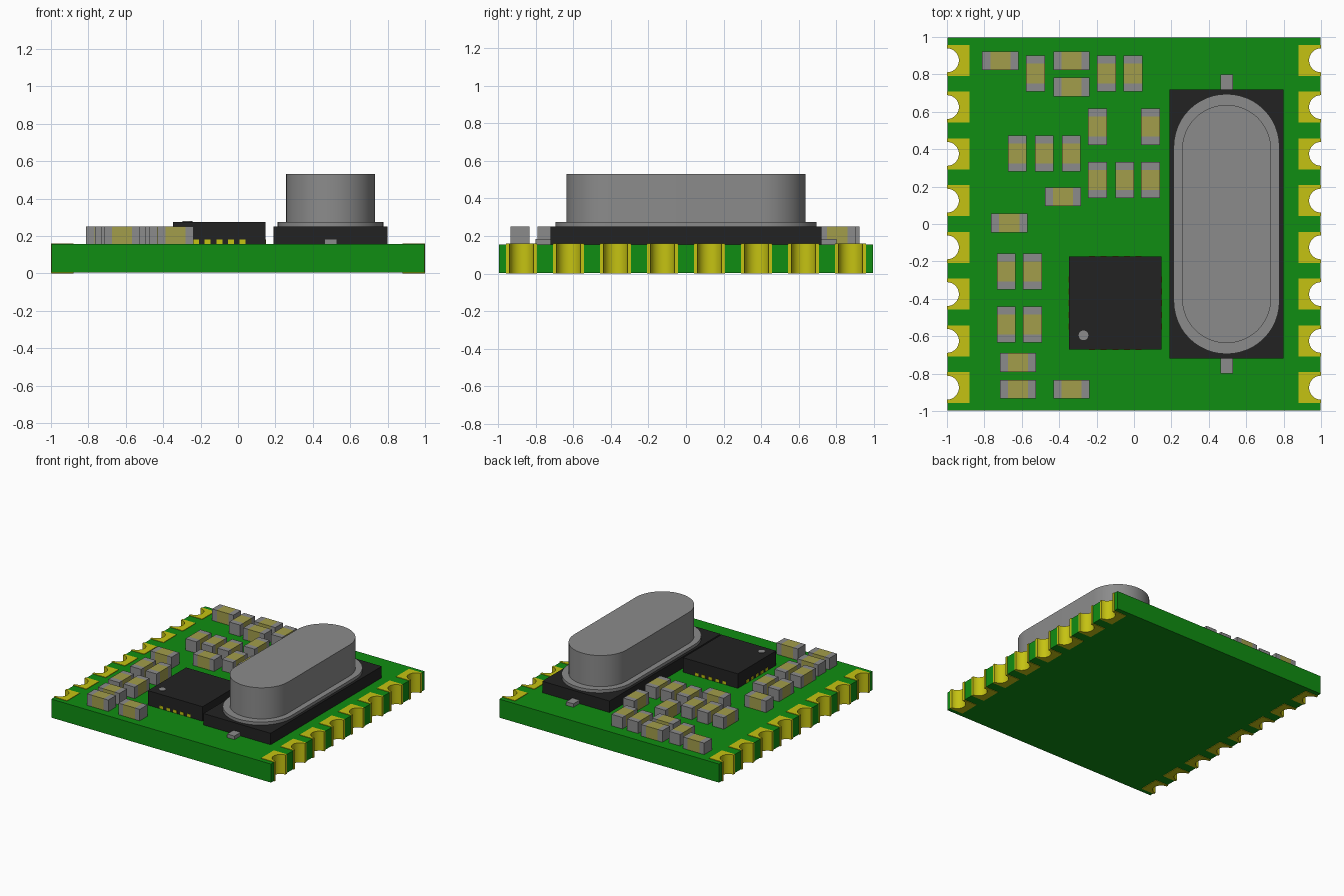
import bpy
import bmesh
from math import sin, cos, pi, radians

cube = bpy.data.objects.get("Cube")
if cube:
    bpy.data.objects.remove(cube, do_unlink=True)


def material(name, r, g, b):
    m = bpy.data.materials.new(name)
    m.diffuse_color = (r, g, b, 1)
    m.use_nodes = True
    node = next(n for n in m.node_tree.nodes if n.type == 'BSDF_PRINCIPLED')
    node.inputs["Base Color"].default_value = (r, g, b, 1)
    return m


GREEN = material("board green", 0.005, 0.27, 0.006)
GOLD = material("contact gold", 0.56, 0.54, 0.006)
GREY = material("metal grey", 0.26, 0.26, 0.26)
BLACK = material("package black", 0.016, 0.016, 0.016)
OLIVE = material("ceramic olive", 0.36, 0.34, 0.07)


def prism(name, points, z0, z1, mat, smooth=False):
    """Extrude a flat outline from z0 to z1."""
    bm = bmesh.new()
    base = bm.faces.new([bm.verts.new((x, y, z0)) for x, y in points])
    top = bmesh.ops.extrude_face_region(bm, geom=[base], use_keep_orig=True)
    for v in top["geom"]:
        if isinstance(v, bmesh.types.BMVert):
            v.co.z = z1
    bmesh.ops.recalc_face_normals(bm, faces=bm.faces[:])
    mesh = bpy.data.meshes.new(name)
    bm.to_mesh(mesh)
    bm.free()
    mesh.materials.append(mat)
    obj = bpy.data.objects.new(name, mesh)
    bpy.context.collection.objects.link(obj)
    if smooth:
        bpy.ops.object.select_all(action='DESELECT')
        obj.select_set(True)
        bpy.context.view_layer.objects.active = obj
        bpy.ops.object.shade_smooth_by_angle(angle=radians(30))
    return obj


def box(name, x, y, w, d, z0, z1, mat):
    corners = [(-1, -1), (1, -1), (1, 1), (-1, 1)]
    return prism(name, [(x + i * w / 2, y + j * d / 2) for i, j in corners], z0, z1, mat)


def arc(cx, cy, r, a0, a1, steps=16):
    angles = [a0 + (a1 - a0) * i / steps for i in range(steps + 1)]
    return [(cx + r * cos(a), cy + r * sin(a)) for a in angles]


# Circuit board with half-round notches along both sides
EDGE, BOTTOM, TOP = 0.996, 0.004, 0.156
PAD_ROWS = [-0.875 + 0.25 * i for i in range(8)]
right_edge = [(EDGE, -EDGE)]
for y in PAD_ROWS:
    right_edge += arc(EDGE, y, 0.068, 1.5 * pi, 0.5 * pi)
right_edge.append((EDGE, EDGE))
prism("circuit_board", right_edge + [(-x, -y) for x, y in right_edge], BOTTOM, TOP, GREEN, True)

# Plated edge contacts
for side, label in ((1, "left"), (-1, "right")):
    for i, y in enumerate(PAD_ROWS):
        outline = [(0.88, y + 0.083), (0.88, y - 0.083), (1, y - 0.083)]
        outline += arc(1, y, 0.064, 1.5 * pi, 0.5 * pi) + [(1, y + 0.083)]
        prism(f"{label}_edge_contact_{i + 1}", [(side * px, py) for px, py in outline],
              0, 0.16, GOLD, True)

# Crystal oscillator: base, flange, can and end tabs
CX = 0.495


def stadium(r, half):
    s = half - r
    return arc(CX, s, r, 0, pi, 24) + arc(CX, -s, r, pi, 2 * pi, 24)


box("crystal_base", CX, 0, 0.61, 1.44, TOP, 0.25, BLACK)
prism("crystal_flange", stadium(0.283, 0.695), 0.25, 0.275, GREY, True)
prism("crystal_can", stadium(0.238, 0.637), 0.275, 0.53, GREY, True)
for s, label in ((-1, "front"), (1, "back")):
    box(f"crystal_{label}_tab", CX, s * 0.755, 0.066, 0.09, TOP, 0.185, GREY)

# Square chip with contacts on all four sides and a corner marker
IX, IY, HALF = -0.1, -0.423, 0.248
box("chip_body", IX, IY, 2 * HALF, 2 * HALF, TOP, 0.275, BLACK)
for s in (-1, 1):
    for i in range(-2, 3):
        t = i * 0.0625
        box("chip_contact_y", IX + t, IY + s * HALF, 0.032, 0.006, 0.158, 0.182, GOLD)
        box("chip_contact_x", IX + s * HALF, IY + t, 0.006, 0.032, 0.158, 0.182, GOLD)
prism("chip_corner_marker", arc(-0.27, -0.595, 0.026, 0, 1.9 * pi, 19), 0.274, 0.279, GREY)


# Small surface-mount components: ceramic middle with metal ends
def component(x, y, along_x):
    def part(name, offset, length, mat):
        dx, dy = (offset, 0) if along_x else (0, offset)
        w, d = (length, 0.1) if along_x else (0.1, length)
        box(name, x + dx, y + dy, w, d, TOP, 0.25, mat)
    part("component_body", 0, 0.107, OLIVE)
    for s in (-1, 1):
        part("component_end", s * 0.075, 0.043, GREY)


# Each row: y position, then x positions
lying_rows = [
    (0.873, (-0.715, -0.335)),
    (0.733, (-0.335,)),
    (0.145, (-0.38,)),
    (0.005, (-0.667,)),
    (-0.74, (-0.62,)),
    (-0.883, (-0.62, -0.335)),
]
upright_rows = [
    (0.805, (-0.527, -0.147, -0.005)),
    (0.52, (-0.195, 0.088)),
    (0.378, (-0.624, -0.48, -0.335)),
    (0.236, (-0.195, -0.05, 0.088)),
    (-0.254, (-0.683, -0.543)),
    (-0.538, (-0.683, -0.543)),
]
for rows, along_x in ((lying_rows, True), (upright_rows, False)):
    for y, xs in rows:
        for x in xs:
            component(x, y, along_x)
